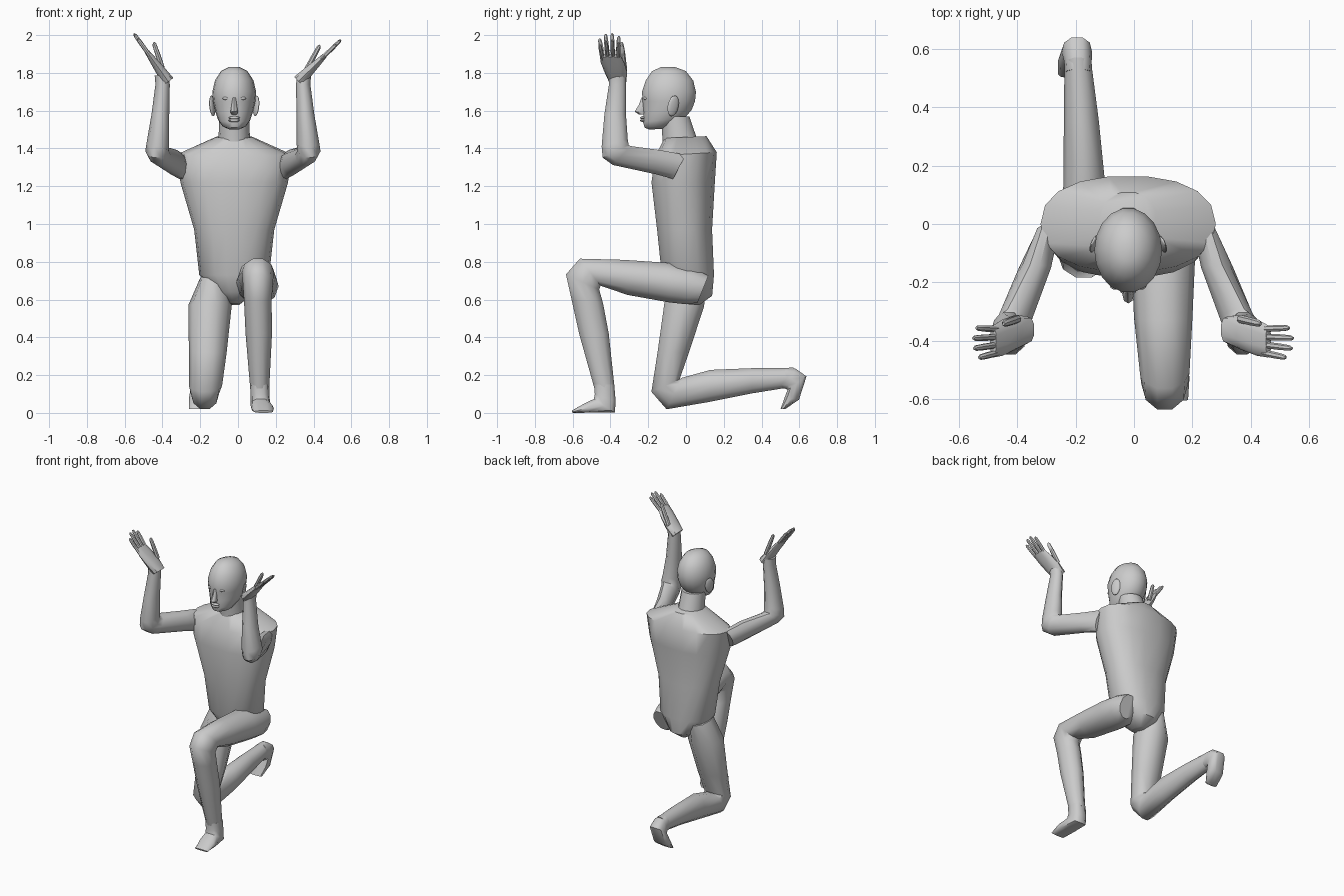
import bpy, bmesh, math
from mathutils import Vector, Matrix

CX = -0.02  # body centre line


def finish(name, bm, angle=45):
    bmesh.ops.recalc_face_normals(bm, faces=bm.faces)
    me = bpy.data.meshes.new(name)
    bm.to_mesh(me)
    bm.free()
    ob = bpy.data.objects.new(name, me)
    bpy.context.collection.objects.link(ob)
    bpy.ops.object.select_all(action='DESELECT')
    bpy.context.view_layer.objects.active = ob
    ob.select_set(True)
    bpy.ops.object.shade_smooth_by_angle(angle=math.radians(angle))
    return ob


def skin(bm, rings, n, power=2.0):
    """Loft rings of (centre, side half-vector, depth half-vector)."""
    rows = []
    for c, u, v in rings:
        row = []
        for i in range(n):
            a = 2 * math.pi * i / n
            f = lambda t: math.copysign(abs(t) ** (2 / power), t)
            row.append(bm.verts.new(c + u * f(math.cos(a)) + v * f(math.sin(a))))
        rows.append(row)
    for r, s in zip(rows, rows[1:]):
        for i in range(n):
            j = (i + 1) % n
            bm.faces.new((r[i], r[j], s[j], s[i]))
    bm.faces.new(rows[0])
    bm.faces.new(rows[-1])


def loft(name, rings, n=10, power=2.0):
    """Ring = (x centre, half width, y1, z1, y2, z2): two side-view outline points."""
    bm = bmesh.new()
    skin(bm, [(Vector((x, (y1 + y2) / 2, (z1 + z2) / 2)), Vector((w, 0, 0)),
               Vector((0, (y2 - y1) / 2, (z2 - z1) / 2)))
              for x, w, y1, z1, y2, z2 in rings], n, power)
    return finish(name, bm)


def ball(name, loc, size, seg=12):
    bm = bmesh.new()
    bmesh.ops.create_uvsphere(bm, u_segments=seg, v_segments=8, radius=1,
                              matrix=Matrix.Translation(loc) @ Matrix.Diagonal((*size, 1)))
    return finish(name, bm)


# Torso
loft("torso", [
    (CX, 0.03, -0.04, 0.58, 0.07, 0.57), (CX, 0.10, -0.10, 0.64, 0.14, 0.62),
    (CX, 0.185, -0.13, 0.73, 0.15, 0.73), (CX, 0.212, -0.155, 0.97, 0.14, 0.97),
    (CX, 0.285, -0.185, 1.22, 0.155, 1.22), (CX, 0.30, -0.165, 1.36, 0.165, 1.38),
    (CX, 0.10, -0.115, 1.455, 0.11, 1.465)], 18, 2.3)

# Neck and head
loft("neck", [(CX, 0.085, -0.125, 1.42, 0.065, 1.44), (CX, 0.081, -0.13, 1.50, 0.04, 1.51),
              (CX, 0.08, -0.14, 1.57, 0.02, 1.57)], 14)
loft("head", [
    (CX, 0.03, -0.195, 1.50, -0.10, 1.505), (CX, 0.062, -0.22, 1.51, -0.05, 1.525),
    (CX, 0.085, -0.23, 1.54, -0.01, 1.56), (CX, 0.10, -0.225, 1.59, 0.03, 1.60),
    (CX, 0.112, -0.232, 1.65, 0.05, 1.65), (CX, 0.116, -0.235, 1.70, 0.055, 1.70),
    (CX, 0.102, -0.215, 1.76, 0.04, 1.76), (CX, 0.07, -0.18, 1.81, 0.0, 1.81),
    (CX, 0.025, -0.13, 1.832, -0.06, 1.832)], 18)

# Face
loft("nose", [(CX, 0.010, -0.235, 1.67, -0.21, 1.67), (CX, 0.014, -0.25, 1.63, -0.21, 1.63),
              (CX, 0.02, -0.272, 1.595, -0.21, 1.59), (CX, 0.015, -0.25, 1.58, -0.21, 1.58)], 8)
for k, z in enumerate((1.562, 1.548)):
    ball(("upper_lip", "lower_lip")[k], (CX, -0.225, z), (0.03, 0.018, 0.009))
for s, side in ((-1, "left"), (1, "right")):
    ball(side + "_eye", (CX + s * 0.042, -0.213, 1.665), (0.02, 0.012, 0.009))
    ear = ball(side + "_ear", (0, 0, 0), (0.01, 0.032, 0.056))
    ear.location = (CX + s * 0.116, -0.068, 1.625)
    ear.rotation_euler = (math.radians(-8), math.radians(s * 8), math.radians(s * 25))


# Arms: upper arm and forearm in one bent loft, then palm and digits
def digit(bm, base, d, n, length, r):
    s = n.cross(d).normalized()
    skin(bm, [(base + d * length * t, s * r * k, n * r * k)
              for t, k in ((-0.15, 1), (0.5, 1), (0.9, 0.85), (1, 0.4))], 7)


def hand(name, wrist, tip, s):
    bm = bmesh.new()
    d = (tip - wrist).normalized()
    y = Vector((0, 1, 0))
    n = Vector((-s * abs(d.z), 0, abs(d.x))).normalized()
    d0 = Vector((d.x, 0, d.z)).normalized()
    skin(bm, [(wrist + d0 * t + y * oy, y * w, n * h) for t, oy, w, h in
              ((-0.02, 0, 0.047, 0.034), (0.05, -0.01, 0.06, 0.028),
               (0.12, -0.027, 0.062, 0.02), (0.175, -0.04, 0.055, 0.013))], 10, 2.4)
    for i, length in enumerate((0.11, 0.125, 0.12, 0.095)):
        off = 1.5 - i
        base = wrist + d0 * (0.17 - 0.004 * abs(off)) + y * (-0.039 + off * 0.028)
        digit(bm, base, (d0 + y * (off * 0.06 - 0.06)).normalized(), n, length, 0.0115)
    # Thumb sits behind and above the palm
    td = (d0 + n * 0.3 - y * 0.12).normalized()
    digit(bm, wrist + d0 * 0.07 + y * 0.035 + n * 0.02, td, n, 0.13, 0.014)
    finish(name, bm)


ARM = [(0.245, 0.04, 0.0, 1.37, -0.07, 1.235), (0.285, 0.055, -0.14, 1.395, -0.16, 1.26),
       (0.36, 0.06, -0.29, 1.415, -0.39, 1.31), (0.375, 0.062, -0.30, 1.42, -0.445, 1.35),
       (0.37, 0.06, -0.305, 1.45, -0.45, 1.41), (0.357, 0.047, -0.315, 1.58, -0.435, 1.58),
       (0.345, 0.038, -0.315, 1.74, -0.41, 1.74), (0.35, 0.037, -0.315, 1.785, -0.41, 1.785)]
for s, side, tip in ((1, "right", (0.545, -0.42, 1.975)), (-1, "left", (-0.545, -0.42, 2.0))):
    mid = -0.027
    loft(side + "_arm", [(x if s > 0 else 2 * mid - x, *r) for x, *r in ARM], 10)
    wrist = Vector((0.335 if s > 0 else -0.38, -0.362, 1.77))
    hand(side + "_hand", wrist, Vector(tip), s)

# Raised right leg: thigh forward, shin down, foot flat
loft("right_leg", [
    (0.13, 0.06, 0.12, 0.73, 0.06, 0.58), (0.105, 0.11, 0.04, 0.77, 0.0, 0.57),
    (0.10, 0.11, -0.10, 0.80, -0.09, 0.58), (0.10, 0.10, -0.33, 0.815, -0.31, 0.62),
    (0.105, 0.085, -0.565, 0.82, -0.45, 0.67), (0.105, 0.08, -0.64, 0.735, -0.455, 0.65),
    (0.105, 0.073, -0.61, 0.60, -0.435, 0.58), (0.11, 0.07, -0.57, 0.42, -0.405, 0.42),
    (0.115, 0.05, -0.485, 0.12, -0.375, 0.13)], 10)
loft("right_foot", [
    (0.115, 0.05, -0.488, 0.15, -0.378, 0.15), (0.117, 0.05, -0.485, 0.10, -0.37, 0.06),
    (0.12, 0.053, -0.49, 0.075, -0.375, 0.0), (0.13, 0.06, -0.54, 0.05, -0.51, 0.0),
    (0.135, 0.05, -0.605, 0.012, -0.60, 0.0)], 10, 2.6)

# Kneeling left leg: thigh down, shin back, foot hanging
loft("left_leg", [
    (-0.13, 0.07, -0.08, 0.73, 0.12, 0.70), (-0.148, 0.115, -0.12, 0.58, 0.10, 0.56),
    (-0.16, 0.10, -0.155, 0.32, 0.02, 0.32), (-0.172, 0.088, -0.187, 0.11, -0.03, 0.18),
    (-0.175, 0.075, -0.105, 0.015, -0.02, 0.19), (-0.17, 0.072, 0.13, 0.055, 0.13, 0.232),
    (-0.18, 0.06, 0.35, 0.10, 0.35, 0.24), (-0.192, 0.046, 0.53, 0.13, 0.57, 0.242)], 10)
loft("left_foot", [
    (-0.19, 0.047, 0.50, 0.13, 0.53, 0.24), (-0.192, 0.047, 0.53, 0.125, 0.58, 0.237),
    (-0.195, 0.052, 0.535, 0.12, 0.64, 0.195), (-0.205, 0.055, 0.52, 0.08, 0.60, 0.07),
    (-0.215, 0.045, 0.50, 0.02, 0.525, 0.02)], 10, 2.4)
